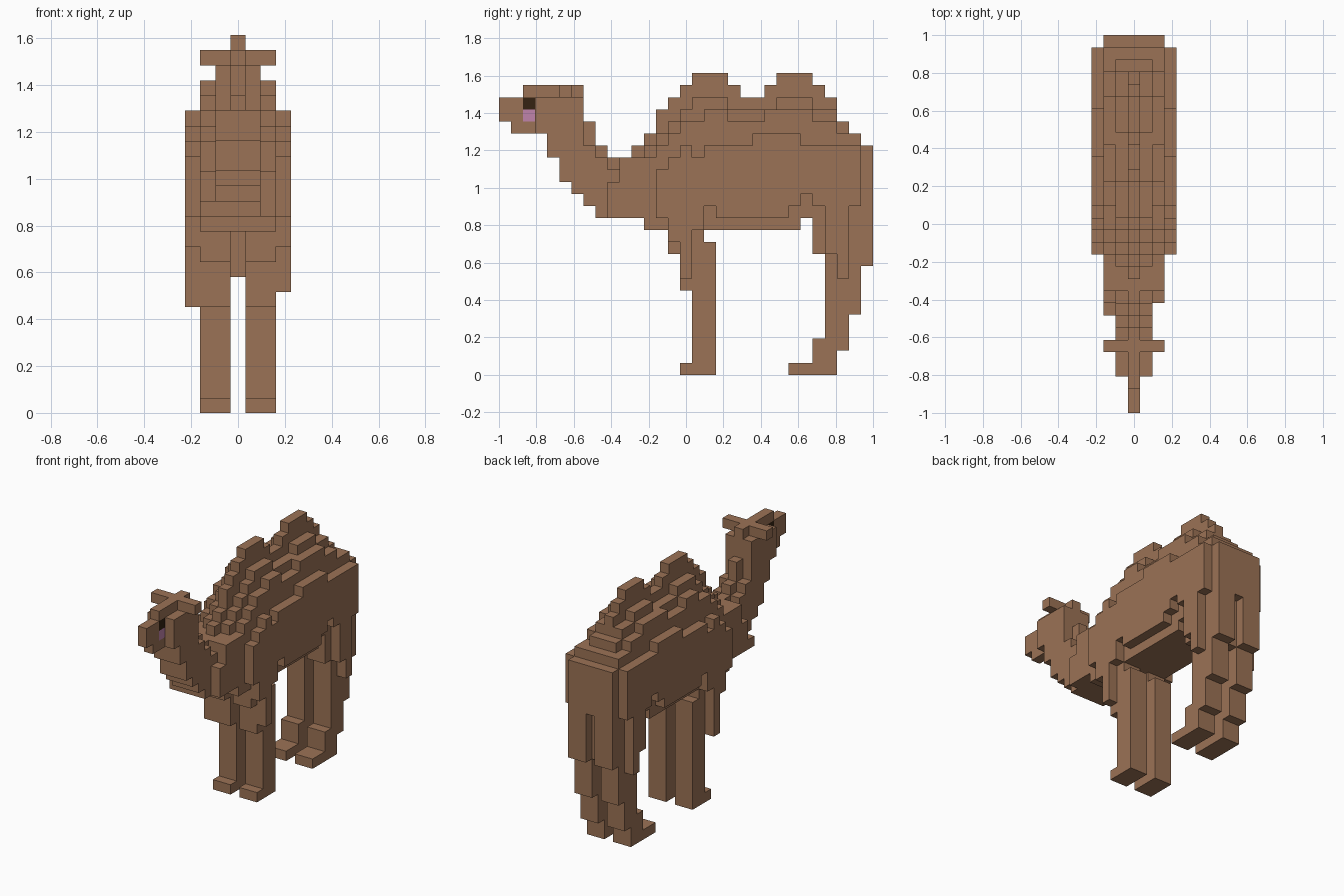
import bpy, bmesh, math

if "Cube" in bpy.data.objects:
    bpy.data.objects.remove(bpy.data.objects["Cube"], do_unlink=True)

V = 2 / 31  # block size: the body is 31 blocks long


def material(name, rgb):
    m = bpy.data.materials.new(name)
    m.use_nodes = True
    m.diffuse_color = (*rgb, 1)
    m.node_tree.nodes["Principled BSDF"].inputs["Base Color"].default_value = (*rgb, 1)
    return m


FUR = material("brown fur", (0.33, 0.17, 0.092))
DARK = material("dark eye", (0.035, 0.016, 0.006))
PINK = material("pink lower eye", (0.53, 0.23, 0.41))

owner = {}  # block (i, j, k) -> part name
parts = {}  # part name -> material


def fill(part, i0, i1, j0, j1, k0, k1, mat=FUR, mirror=True):
    """Fill blocks i0..i1, j0..j1 (inclusive) from level k0 up to k1."""
    parts[part] = mat
    for i in range(i0, i1 + 1):
        for s in ((1, -1) if mirror else (1,)):
            for j in range(j0, j1 + 1):
                for k in range(k0, k1):
                    owner.setdefault((s * i, j, k), part)


def steps(part, i0, i1, runs, **kw):
    """Stepped slab: each run is (first column, last column, bottom, top)."""
    for j0, j1, k0, k1 in runs:
        fill(part, i0, i1, j0, j1, k0, k1, **kw)


# Eyes, one block through the narrow snout
fill("eye", 0, 0, 2, 2, 22, 23, DARK)
fill("lower_eye", 0, 0, 2, 2, 21, 22, PINK)

# Head: narrow snout and crest, wider cheeks
steps("head", 0, 0, [(0, 0, 21, 23), (1, 1, 20, 23), (2, 3, 20, 24),
                     (4, 6, 20, 24)])
steps("head", 1, 1, [(3, 4, 20, 23), (5, 6, 20, 23)])
fill("ear", 1, 2, 5, 5, 23, 24)

# Neck
steps("neck", 0, 0, [(4, 4, 18, 20), (5, 5, 16, 20), (6, 6, 15, 20),
                     (7, 7, 14, 21), (8, 8, 13, 19), (9, 9, 13, 18)])
steps("neck", 1, 1, [(4, 4, 18, 20), (5, 5, 16, 20), (6, 6, 15, 20),
                     (7, 7, 14, 19), (8, 8, 13, 18), (9, 9, 13, 17)])
steps("neck", 2, 2, [(9, 9, 13, 16)])
fill("neck", -2, -2, 8, 8, 13, 14, mirror=False)

# Two humps, rising toward the middle line
steps("humps", 0, 0, [(11, 11, 18, 19), (12, 12, 18, 20), (13, 13, 18, 22), (14, 14, 18, 23),
                      (15, 15, 18, 24), (16, 18, 18, 25), (19, 19, 18, 24),
                      (20, 21, 18, 23), (22, 22, 18, 24), (23, 25, 18, 25),
                      (26, 26, 18, 24), (27, 27, 18, 23), (28, 28, 18, 21)])
steps("humps", 1, 1, [(12, 12, 18, 19), (13, 13, 18, 20), (14, 14, 18, 21),
                      (15, 15, 18, 22), (16, 18, 18, 23), (19, 22, 18, 22),
                      (23, 25, 18, 23), (26, 27, 18, 22), (28, 28, 18, 21)])
steps("humps", 2, 2, [(13, 13, 18, 19), (14, 14, 18, 20), (15, 16, 18, 21),
                      (17, 18, 18, 22), (19, 21, 18, 21), (22, 25, 18, 22),
                      (26, 27, 18, 21), (28, 28, 18, 20)])

# Trunk core and rounded flanks
steps("body", 0, 2, [(10, 11, 13, 18), (12, 24, 12, 18), (25, 28, 13, 18),
                     (29, 29, 13, 20), (30, 30, 14, 19)])
steps("flank", 3, 3, [(13, 13, 13, 17), (14, 14, 11, 18), (15, 15, 10, 19),
                      (16, 16, 12, 18), (17, 17, 14, 19), (18, 20, 13, 19),
                      (21, 23, 13, 20), (24, 24, 14, 20), (25, 25, 15, 19),
                      (26, 26, 14, 19), (27, 27, 10, 19), (28, 28, 8, 19),
                      (29, 29, 14, 19)])
# Shoulders hang a little lower on the right
fill("shoulder", 3, 3, 15, 15, 8, 10, mirror=False)
fill("shoulder", -3, -3, 15, 15, 7, 10, mirror=False)

# Legs and feet, two blocks wide each
steps("front_legs", 1, 2, [(14, 14, 10, 12), (15, 15, 7, 12), (16, 16, 0, 12),
                           (17, 17, 0, 11)])
fill("front_feet", 1, 2, 15, 15, 0, 1)
steps("hind_legs", 1, 2, [(26, 26, 10, 13), (27, 27, 0, 13), (28, 28, 2, 13),
                          (29, 29, 5, 13), (30, 30, 9, 14), (26, 26, 1, 3)])
fill("hind_feet", 1, 2, 24, 26, 0, 1)
fill("tail", 0, 0, 29, 29, 9, 13)

# Unit directions with the four corners of the matching block face
FACES = []
for axis in range(3):
    u, w = (axis + 1) % 3, (axis + 2) % 3
    for side in (0, 1):
        corners = []
        for a, b in ((0, 0), (1, 0), (1, 1), (0, 1)):
            c = [0, 0, 0]
            c[axis], c[u], c[w] = side, a, b
            corners.append(tuple(c))
        d = [0, 0, 0]
        d[axis] = 2 * side - 1
        FACES.append((tuple(d), corners if side else corners[::-1]))

# Build each part from its exposed block faces and merge the flat areas
for part, mat in parts.items():
    bm = bmesh.new()
    verts = {}
    for (i, j, k), name in owner.items():
        if name != part:
            continue
        for d, corners in FACES:
            if (i + d[0], j + d[1], k + d[2]) in owner:
                continue
            loop = []
            for c in corners:
                p = (i + c[0], j + c[1], k + c[2])
                if p not in verts:
                    verts[p] = bm.verts.new(((p[0] - 0.5) * V, p[1] * V - 1, p[2] * V))
                loop.append(verts[p])
            bm.faces.new(loop)
    bmesh.ops.dissolve_limit(bm, angle_limit=math.radians(1),
                             verts=bm.verts[:], edges=bm.edges[:])
    mesh = bpy.data.meshes.new(part)
    bm.to_mesh(mesh)
    bm.free()
    mesh.materials.append(mat)
    bpy.context.collection.objects.link(bpy.data.objects.new(part, mesh))
